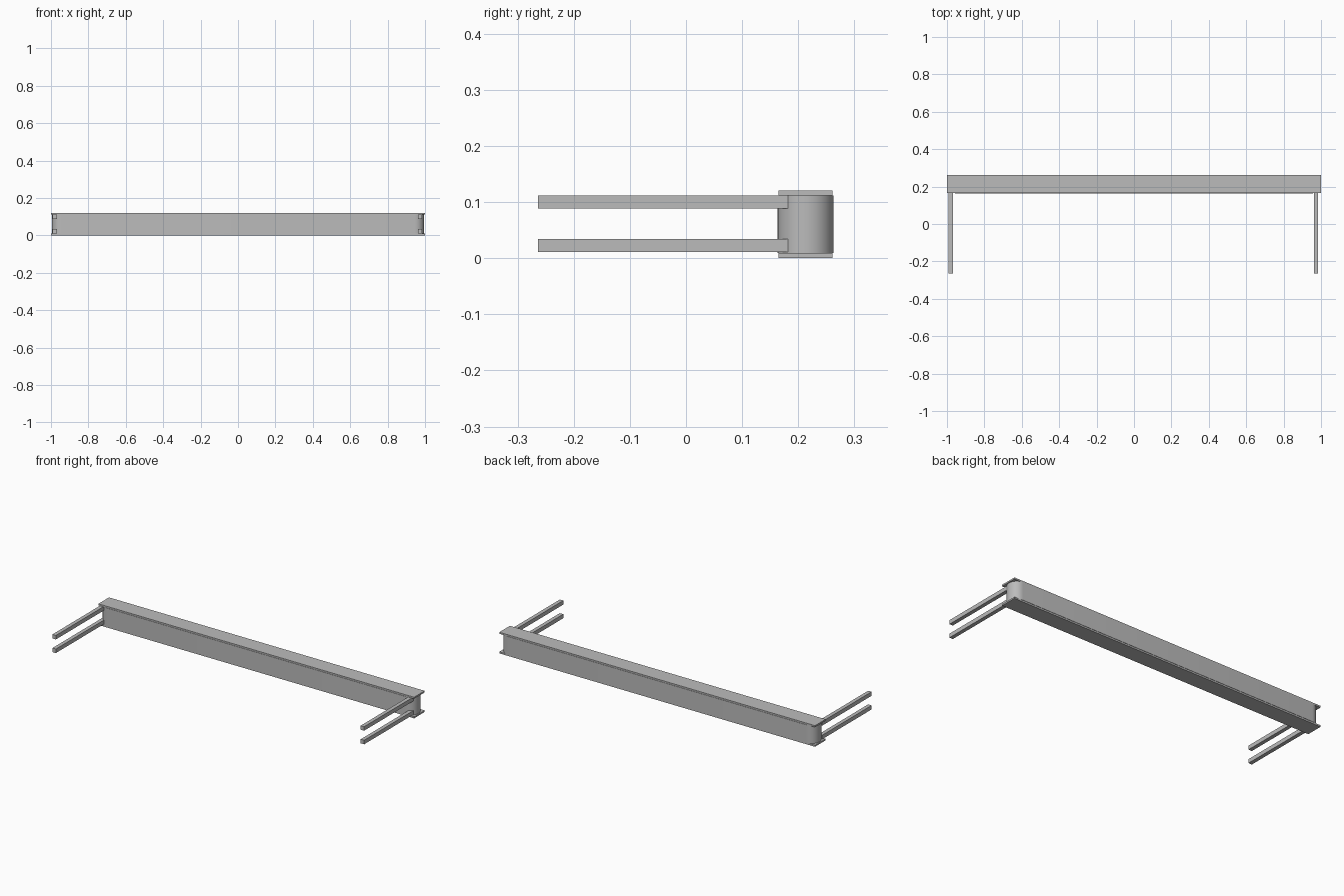
import bpy, bmesh, math

if "Cube" in bpy.data.objects:
    bpy.data.objects.remove(bpy.data.objects["Cube"])

GREY = (0.5, 0.5, 0.5, 1)
metal = bpy.data.materials.new("plain grey")
metal.use_nodes = True
metal.diffuse_color = GREY
metal.node_tree.nodes["Principled BSDF"].inputs["Base Color"].default_value = GREY


def prism(name, outline, z0, z1):
    """Build a closed solid from a plan outline between two heights."""
    bm = bmesh.new()
    low = [bm.verts.new((x, y, z0)) for x, y in outline]
    high = [bm.verts.new((x, y, z1)) for x, y in outline]
    bm.faces.new(low[::-1])
    bm.faces.new(high)
    for i in range(len(outline)):
        bm.faces.new((low[i - 1], low[i], high[i], high[i - 1]))
    bmesh.ops.recalc_face_normals(bm, faces=bm.faces)
    mesh = bpy.data.meshes.new(name)
    bm.to_mesh(mesh)
    bm.free()
    mesh.materials.append(metal)
    obj = bpy.data.objects.new(name, mesh)
    bpy.context.collection.objects.link(obj)
    return obj


def box(name, x, y, z):
    prism(name, [(x[0], y[0]), (x[1], y[0]), (x[1], y[1]), (x[0], y[1])], *z)


# Core of the beam: long bar with half-round ends
RADIUS, END, MID_Y, STEPS = 0.05, 0.995, 0.213, 16
outline = []
for side in (1, -1):
    for i in range(STEPS + 1):
        a = side * math.pi / 2 - math.pi / 2 + math.pi * (i / STEPS - 0.5)
        outline.append((side * (END - RADIUS) + RADIUS * math.cos(a),
                        MID_Y + RADIUS * math.sin(a)))
core = prism("beam_core", outline, 0.009, 0.112)
bpy.ops.object.select_all(action="DESELECT")
core.select_set(True)
bpy.context.view_layer.objects.active = core
bpy.ops.object.shade_smooth_by_angle(angle=math.radians(30))

# Cover plates
box("bottom_plate", (-1, 1), (0.165, 0.261), (0, 0.009))
box("top_plate", (-1, 1), (0.165, 0.261), (0.112, 0.121))

# Paired arms reaching forward at each end
for side, x in (("right", (-0.991, -0.969)), ("left", (0.962, 0.984))):
    for level, z in (("lower", (0.011, 0.034)), ("upper", (0.089, 0.112))):
        box(f"{side}_{level}_arm", x, (-0.264, 0.183), z)
